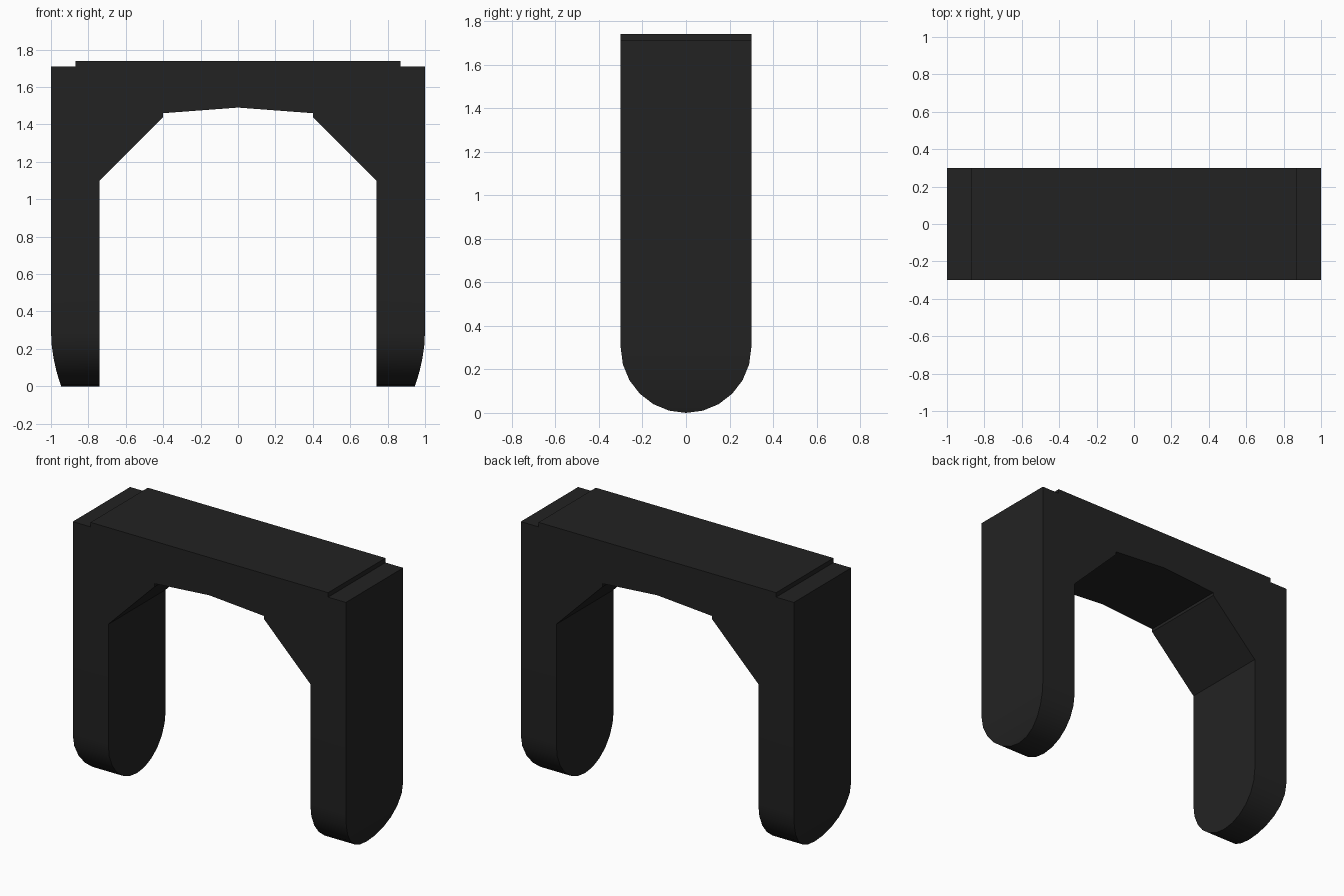
import bpy, bmesh, math

if "Cube" in bpy.data.objects:
    bpy.data.objects.remove(bpy.data.objects["Cube"])

HALF_Y = 0.30      # half depth, also the radius of the rounded feet
INNER, OUTER = 0.74, 1.00
SPRING = 1.10      # height where the legs meet the arch

black = bpy.data.materials.new("soft black")
black.diffuse_color = (0.0165, 0.0165, 0.0165, 1)
black.use_nodes = True
black.node_tree.nodes["Principled BSDF"].inputs["Base Color"].default_value = black.diffuse_color

bm = bmesh.new()


def face(points):
    return bm.faces.new([bm.verts.new(p) for p in points])


# Arch: stepped top, shallow peaked underside and sloping corner braces
half = [(0.40, 1.46), (0.40, 1.44), (INNER, SPRING), (OUTER, SPRING),
        (OUTER, 1.71), (0.87, 1.71), (0.87, 1.74)]
profile = [(0, 1.49)] + half + [(-x, z) for x, z in reversed(half)]
for y in (-HALF_Y, HALF_Y):
    face([(x, y, z) for x, z in profile])
for (x0, z0), (x1, z1) in zip(profile, profile[1:] + profile[:1]):
    if z0 == z1 == SPRING:
        continue   # left open where a leg joins
    face([(x0, -HALF_Y, z0), (x0, HALF_Y, z0), (x1, HALF_Y, z1), (x1, -HALF_Y, z1)])

# Legs: half-round lower ends, outer side curving inwards near the floor
rows = [(HALF_Y, SPRING, OUTER)]
for k in range(7):
    a = math.radians(15 * k)
    z = HALF_Y * (1 - math.sin(a))
    x = OUTER - 0.055 * (1 - z / HALF_Y) ** 2
    rows.append((HALF_Y * math.cos(a), z, x))
for s in (-1, 1):
    outline = [(-y, z) for y, z, x in rows] + [(y, z) for y, z, x in reversed(rows[:-1])]
    face([(s * INNER, y, z) for y, z in outline])
    for (y0, z0, x0), (y1, z1, x1) in zip(rows, rows[1:]):
        # outer side strip
        face([(s * x0, -y0, z0), (s * x0, y0, z0), (s * x1, y1, z1), (s * x1, -y1, z1)])
        # front and back edge strips, running round the foot
        for t in (-1, 1):
            face([(s * INNER, t * y0, z0), (s * x0, t * y0, z0),
                  (s * x1, t * y1, z1), (s * INNER, t * y1, z1)])

bmesh.ops.remove_doubles(bm, verts=bm.verts, dist=0.0005)
bmesh.ops.dissolve_degenerate(bm, edges=bm.edges, dist=0.0001)
bmesh.ops.recalc_face_normals(bm, faces=bm.faces)

mesh = bpy.data.meshes.new("arch_frame")
bm.to_mesh(mesh)
bm.free()
mesh.materials.append(black)
frame = bpy.data.objects.new("arch_frame", mesh)
bpy.context.collection.objects.link(frame)
bpy.context.view_layer.objects.active = frame
frame.select_set(True)
bpy.ops.object.shade_smooth_by_angle(angle=math.radians(30))
